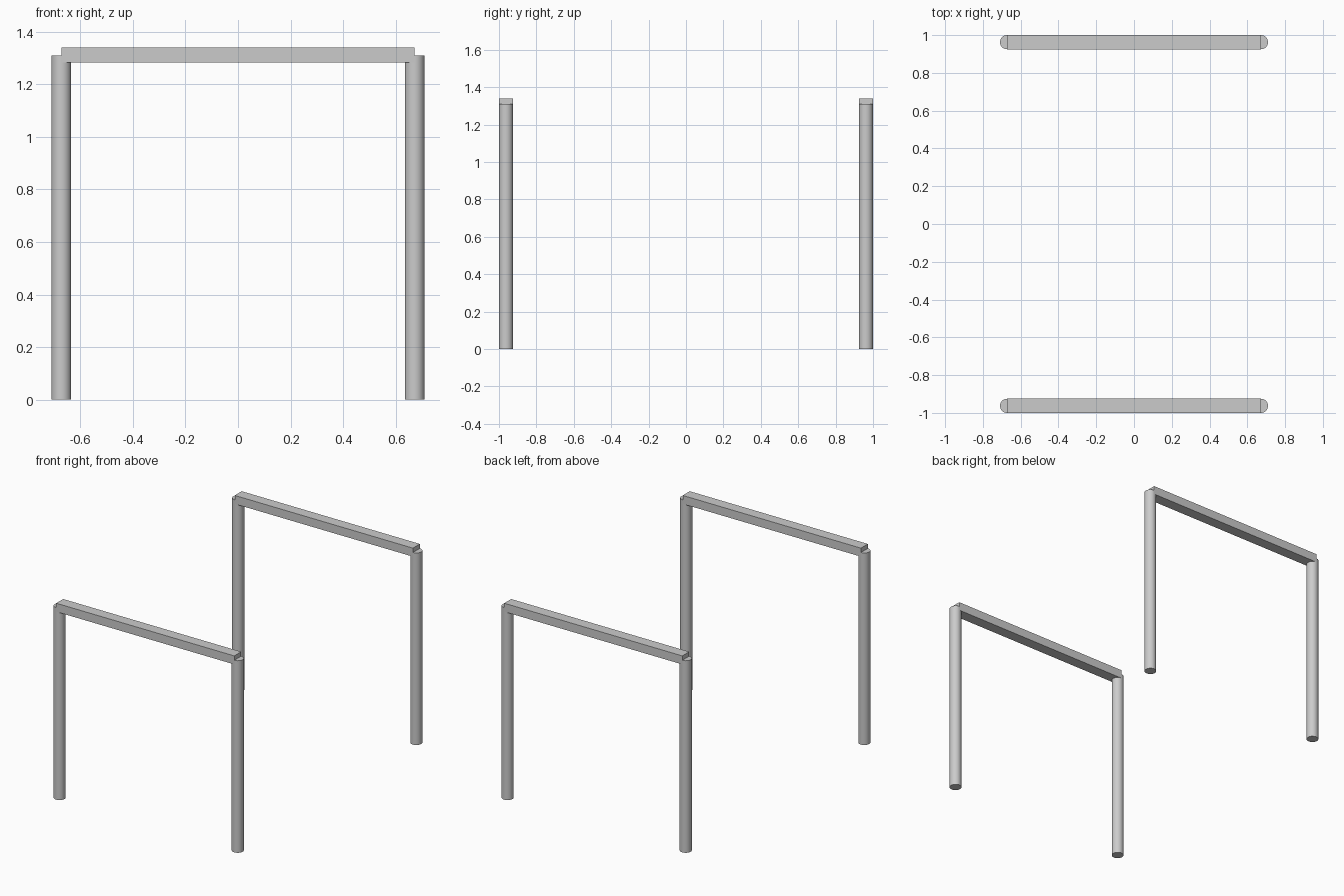
import bpy

if "Cube" in bpy.data.objects:
    bpy.data.objects.remove(bpy.data.objects["Cube"])

POST_X, POST_Y = 0.672, 0.9625
RADIUS, POST_H = 0.0375, 1.31
BEAM_Z0, BEAM_Z1 = 1.282, 1.34


def add_post(name, x, y):
    bpy.ops.mesh.primitive_cylinder_add(vertices=32, radius=RADIUS, depth=POST_H,
                                        location=(x, y, POST_H / 2))
    bpy.context.object.name = name
    bpy.ops.object.shade_smooth_by_angle()


def add_beam(name, y):
    bpy.ops.mesh.primitive_cube_add(size=1, location=(0, y, (BEAM_Z0 + BEAM_Z1) / 2))
    beam = bpy.context.object
    beam.name = name
    beam.scale = (2 * POST_X, 2 * RADIUS, BEAM_Z1 - BEAM_Z0)
    bpy.ops.object.transform_apply(location=False, rotation=False, scale=True)


# Two matching frames: a round post at each end with a flat beam on top
for side, y in (("front", -POST_Y), ("back", POST_Y)):
    add_post(side + "_left_post", -POST_X, y)
    add_post(side + "_right_post", POST_X, y)
    add_beam(side + "_beam", y)
